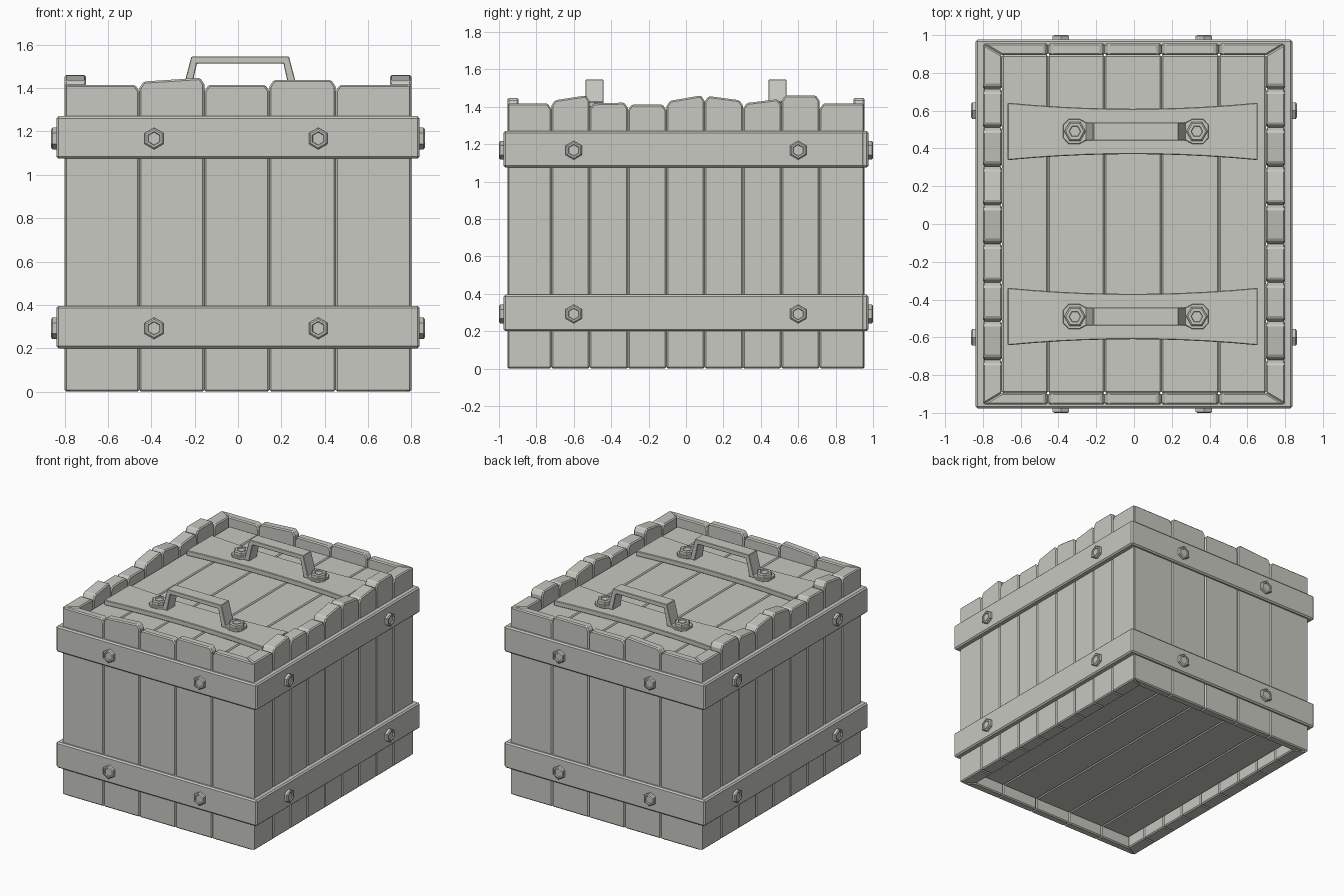
import bpy, bmesh, math
from mathutils import Vector, Matrix

if "Cube" in bpy.data.objects:
    bpy.data.objects.remove(bpy.data.objects["Cube"])

wood = bpy.data.materials.new("warm_grey")
wood.use_nodes = True
COLOUR = (0.58, 0.58, 0.535, 1)
wood.diffuse_color = COLOUR
wood.node_tree.nodes["Principled BSDF"].inputs["Base Color"].default_value = COLOUR


def finish(name, bm, bevel=0.0):
    bmesh.ops.recalc_face_normals(bm, faces=bm.faces)
    mesh = bpy.data.meshes.new(name)
    bm.to_mesh(mesh)
    bm.free()
    mesh.materials.append(wood)
    ob = bpy.data.objects.new(name, mesh)
    bpy.context.collection.objects.link(ob)
    if bevel:
        mod = ob.modifiers.new("edge_bevel", "BEVEL")
        mod.width = bevel
        mod.segments = 1
        mod.limit_method = "ANGLE"
        mod.angle_limit = math.radians(40)
    return ob


def loft(name, loop_a, loop_b, bevel=0.0):
    """Solid between two matching outlines."""
    bm = bmesh.new()
    a = [bm.verts.new(p) for p in loop_a]
    b = [bm.verts.new(p) for p in loop_b]
    bm.faces.new(a)
    bm.faces.new(b[::-1])
    for i in range(len(a)):
        j = (i + 1) % len(a)
        bm.faces.new((a[i], b[i], b[j], a[j]))
    return finish(name, bm, bevel)


def slab(name, outline, z0, z1, bevel=0.0):
    return loft(name, [(x, y, z0) for x, y in outline], [(x, y, z1) for x, y in outline], bevel)


def box(name, x0, x1, y0, y1, z0, z1, bevel=0.0):
    return slab(name, [(x0, y0), (x1, y0), (x1, y1), (x0, y1)], z0, z1, bevel)


# Upright wall planks with uneven tops and mitred corners
def wall(name, cuts, tops, outer, thick, inner_end, place):
    for i, (h0, h1) in enumerate(tops):
        u0, u1 = cuts[i], cuts[i + 1]
        shape = [(u0, 0)]
        if i > 0:
            shape += [(u0, h0 - 0.03), (u0 + 0.02, h0)]
        else:
            shape += [(u0, h0)]
        if i < len(tops) - 1:
            shape += [(u1 - 0.02, h1), (u1, h1 - 0.03)]
        else:
            shape += [(u1, h1)]
        shape += [(u1, 0)]
        out = [place(u, outer, z) for u, z in shape]
        inn = [place(max(-inner_end, min(inner_end, u)), outer - thick, z) for u, z in shape]
        loft(f"{name}_plank_{i + 1}", out, inn, 0.008)


X, Y = 0.80, 0.955
TX, TY = 0.10, 0.06
x_cuts = [-X, -0.455, -0.155, 0.145, 0.45, X]
y_cuts = [-Y] + [-0.72 + 0.205 * i for i in range(8)] + [Y]
x_tops = [(1.415, 1.415), (1.43, 1.447), (1.415, 1.415), (1.437, 1.437), (1.415, 1.415)]
y_tops = [(1.418, 1.418), (1.435, 1.46), (1.418, 1.422), (1.412, 1.412), (1.432, 1.46),
          (1.457, 1.435), (1.42, 1.44), (1.46, 1.46), (1.418, 1.418)]
for s, side in ((-1, "front"), (1, "back")):
    wall(side, x_cuts, x_tops, Y, TY, X - TX, lambda u, d, z: (u, s * d, z))
for s, side in ((-1, "right"), (1, "left")):
    wall(side, y_cuts, y_tops, X, TX, Y - TY, lambda u, d, z: (s * d, u, z))

# Lid and floor boards
LID = 1.345
inner_cuts = [-X + TX] + x_cuts[1:-1] + [X - TX]
for i in range(5):
    x0, x1 = inner_cuts[i], inner_cuts[i + 1]
    box(f"lid_board_{i + 1}", x0, x1, -Y + TY, Y - TY, LID - 0.05, LID, 0.008)
    box(f"floor_board_{i + 1}", x0, x1, -Y + TY, Y - TY, 0.08, 0.13, 0.008)


# Hexagonal bolt with a chamfered head and a sunken centre
def bolt(name, pos, normal, radius, height, ring):
    bm = bmesh.new()
    bmesh.ops.create_cone(bm, cap_ends=True, segments=6, radius1=radius, radius2=radius,
                          depth=height)
    top = max(bm.faces, key=lambda f: f.calc_center_median().z)
    for width, depth in ((radius * 0.16, radius * 0.12), (ring, 0), (0.003, -0.007)):
        bmesh.ops.inset_region(bm, faces=[top], thickness=width, depth=depth)
    n = Vector(normal)
    up = Vector((0, 0, 1)) if abs(n.z) < 0.5 else Vector((1, 0, 0))
    turn = Matrix((n.cross(up), up, n)).transposed().to_4x4()
    bmesh.ops.rotate(bm, verts=bm.verts, cent=(0, 0, 0), matrix=Matrix.Rotation(0, 3, "Z"))
    low_y = max(bm.verts, key=lambda v: v.co.y).co
    if abs(low_y.x) > 1e-4:
        bmesh.ops.rotate(bm, verts=bm.verts, cent=(0, 0, 0),
                         matrix=Matrix.Rotation(math.radians(30), 3, "Z"))
    bmesh.ops.transform(bm, matrix=Matrix.Translation(Vector(pos) + n * height / 2) @ turn,
                        verts=bm.verts)
    return finish(name, bm)


# Bands around the body, with their bolts
BX, BY = 0.838, 0.976
for label, z0 in (("lower", 0.20), ("upper", 1.075)):
    z1 = z0 + 0.195
    zb = z0 + 0.092
    for s, end, side in ((-1, "front", "right"), (1, "back", "left")):
        y0, y1 = sorted((s * BY, s * (Y - 0.02)))
        box(f"{label}_{end}_band", -BX, BX, y0, y1, z0, z1, 0.01)
        x0, x1 = sorted((s * BX, s * (X - 0.02)))
        box(f"{label}_{side}_band", x0, x1, -BY, BY, z0, z1, 0.01)
        for k, x in enumerate((-0.387, 0.37)):
            bolt(f"{label}_{end}_bolt_{k + 1}", (x, s * BY, zb), (0, s, 0), 0.05, 0.018, 0.01)
        for k, y in enumerate((-0.6, 0.6)):
            bolt(f"{label}_{side}_bolt_{k + 1}", (s * BX, y, zb), (s, 0, 0), 0.05, 0.018, 0.01)

# Waisted lid battens carrying the handles
for s, end in ((-1, "front"), (1, "back")):
    cy = s * 0.49
    steps = [i / 5 - 1 for i in range(11)]
    edge = [(-0.007 + 0.662 * t, 0.12 + 0.032 * t * t) for t in steps]
    outline = [(x, cy - w) for x, w in edge] + [(x, cy + w) for x, w in edge[::-1]]
    slab(f"{end}_batten", outline, LID, LID + 0.038, 0.004)
    base = LID + 0.038
    half = [(0.268, base), (0.225, 1.545)]
    inside = [(0.2, 1.512), (0.228, base)]
    arch = [(-x, z) for x, z in half] + [(x, z) for x, z in half[::-1]]
    arch += [(x, z) for x, z in inside[::-1]] + [(-x, z) for x, z in inside]
    loft(f"{end}_handle", [(x + 0.01, cy - 0.048, z) for x, z in arch],
         [(x + 0.01, cy + 0.048, z) for x, z in arch], 0.003)
    for d, side in ((-1, "right"), (1, "left")):
        foot = [(0.225, 0.048), (0.265, 0.048), (0.3, 0.067), (0.355, 0.067), (0.385, 0.035)]
        foot += [(x, -y) for x, y in foot[::-1]]
        slab(f"{end}_{side}_handle_foot", [(0.01 + d * x, cy + y) for x, y in foot],
             base, base + 0.018, 0.003)
        bolt(f"{end}_{side}_handle_bolt", (0.01 + d * 0.323, cy, base + 0.018), (0, 0, 1),
             0.057, 0.022, 0.016)
